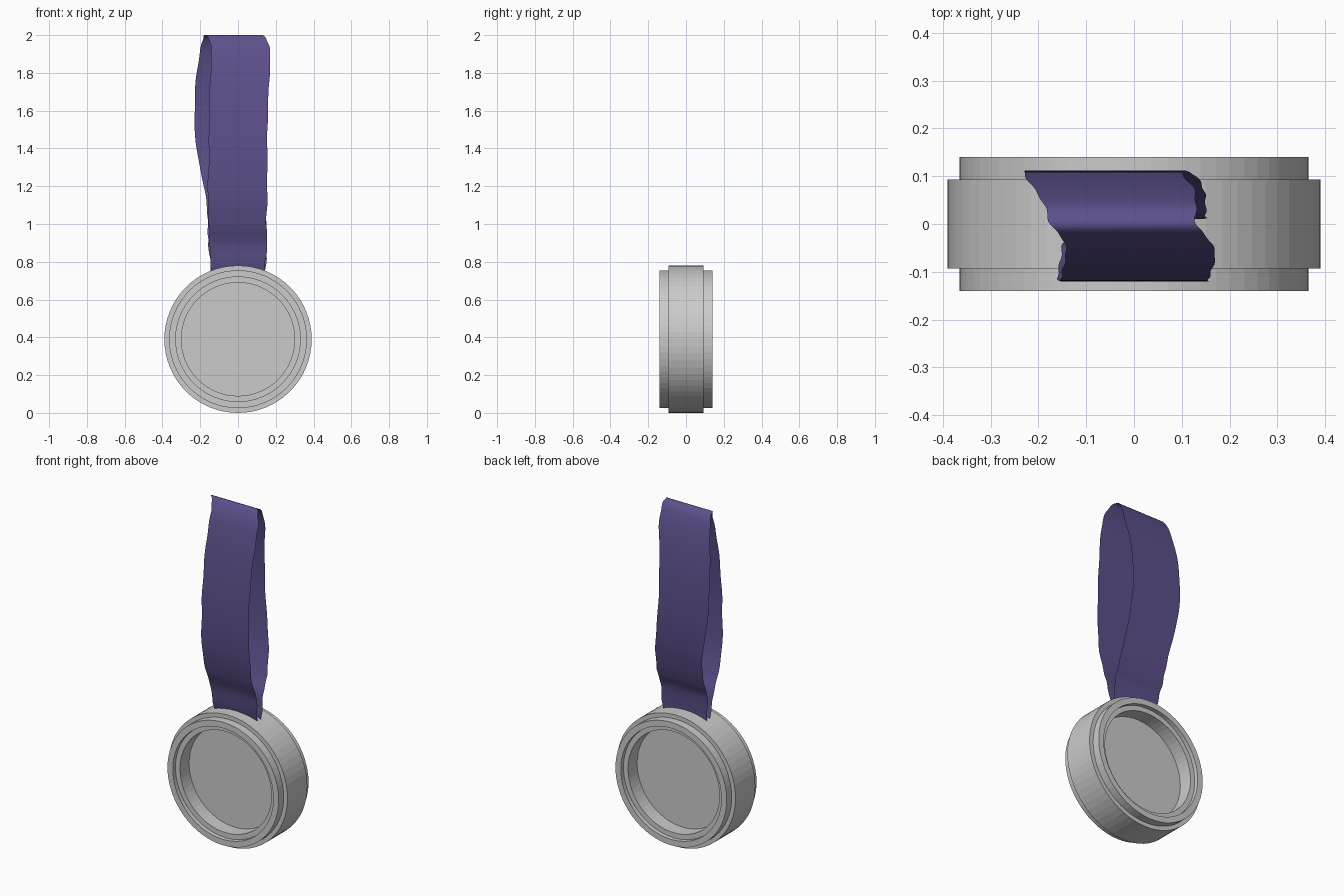
import bpy, math

if "Cube" in bpy.data.objects:
    bpy.data.objects.remove(bpy.data.objects["Cube"])

SEGMENTS = 64
CENTRE_Z = 0.39


def make_object(name, verts, faces):
    mesh = bpy.data.meshes.new(name)
    mesh.from_pydata(verts, [], faces)
    mesh.update()
    obj = bpy.data.objects.new(name, mesh)
    bpy.context.collection.objects.link(obj)
    return obj


def lathe_y(name, profile, centre_z):
    """Revolve (radius, y) points around the y axis; both ends are capped."""
    verts, faces, n = [], [], SEGMENTS
    for r, y in profile:
        for i in range(n):
            a = 2 * math.pi * i / n
            verts.append((r * math.sin(a), y, centre_z + r * math.cos(a)))
    for k in range(len(profile) - 1):
        for i in range(n):
            j = (i + 1) % n
            faces.append((k * n + i, k * n + j, (k + 1) * n + j, (k + 1) * n + i))
    last = (len(profile) - 1) * n
    faces.append(tuple(reversed(range(n))))
    faces.append(tuple(range(last, last + n)))
    return make_object(name, verts, faces)


def spline(points, steps):
    """Catmull-Rom curve through points of any dimension."""
    p = [points[0]] + points + [points[-1]]
    out = []
    for i in range(1, len(p) - 2):
        for s in range(steps):
            t = s / steps
            out.append(tuple(
                0.5 * (2 * b + (c - a) * t + (2 * a - 5 * b + 4 * c - d) * t * t
                       + (3 * b - a - 3 * c + d) * t ** 3)
                for a, b, c, d in zip(p[i - 1], p[i], p[i + 1], p[i + 2])))
    out.append(tuple(points[-1]))
    return out


# Medal disc: stepped rim and recessed face, the same on front and back
half = [(0.30, -0.03), (0.30, -0.115), (0.33, -0.115), (0.33, -0.14),
        (0.365, -0.14), (0.365, -0.093), (0.39, -0.093)]
medal = lathe_y("medal_disc", half + [(r, -y) for r, y in reversed(half)], CENTRE_Z)

# Ribbon loop: each point is y, z, left edge x, right edge x
path = [
    (-0.01, 0.72, -0.14, 0.14), (-0.03, 0.80, -0.145, 0.145),
    (-0.045, 0.90, -0.15, 0.155), (-0.08, 1.00, -0.155, 0.15),
    (-0.11, 1.15, -0.16, 0.155), (-0.12, 1.35, -0.155, 0.155),
    (-0.112, 1.55, -0.152, 0.157), (-0.09, 1.75, -0.148, 0.165),
    (-0.06, 1.90, -0.142, 0.17), (-0.03, 1.97, -0.15, 0.155),
    (0.0, 2.0, -0.175, 0.13),
    (0.04, 1.97, -0.188, 0.13), (0.075, 1.86, -0.21, 0.125),
    (0.105, 1.65, -0.23, 0.10), (0.112, 1.40, -0.22, 0.105),
    (0.10, 1.20, -0.18, 0.13), (0.075, 1.06, -0.162, 0.145),
    (0.05, 0.97, -0.16, 0.15), (0.022, 0.90, -0.158, 0.15),
    (0.012, 0.80, -0.147, 0.15), (0.01, 0.72, -0.14, 0.14),
]
verts, faces = [], []
for k, (y, z, left, right) in enumerate(spline(path, 6)):
    ripple = 0.002 * math.sin(k * 0.9)
    verts += [(left + ripple, y, z), (right + ripple, y, z)]
    if k:
        a = 2 * k
        faces.append((a - 2, a - 1, a + 1, a))
ribbon = make_object("ribbon", verts, faces)
ribbon.data.polygons.foreach_set("use_smooth", [True] * len(faces))

purple = bpy.data.materials.new("ribbon_purple")
purple.diffuse_color = (0.11, 0.08, 0.26, 1.0)
purple.use_nodes = True
purple.node_tree.nodes["Principled BSDF"].inputs["Base Color"].default_value = purple.diffuse_color
ribbon.data.materials.append(purple)
